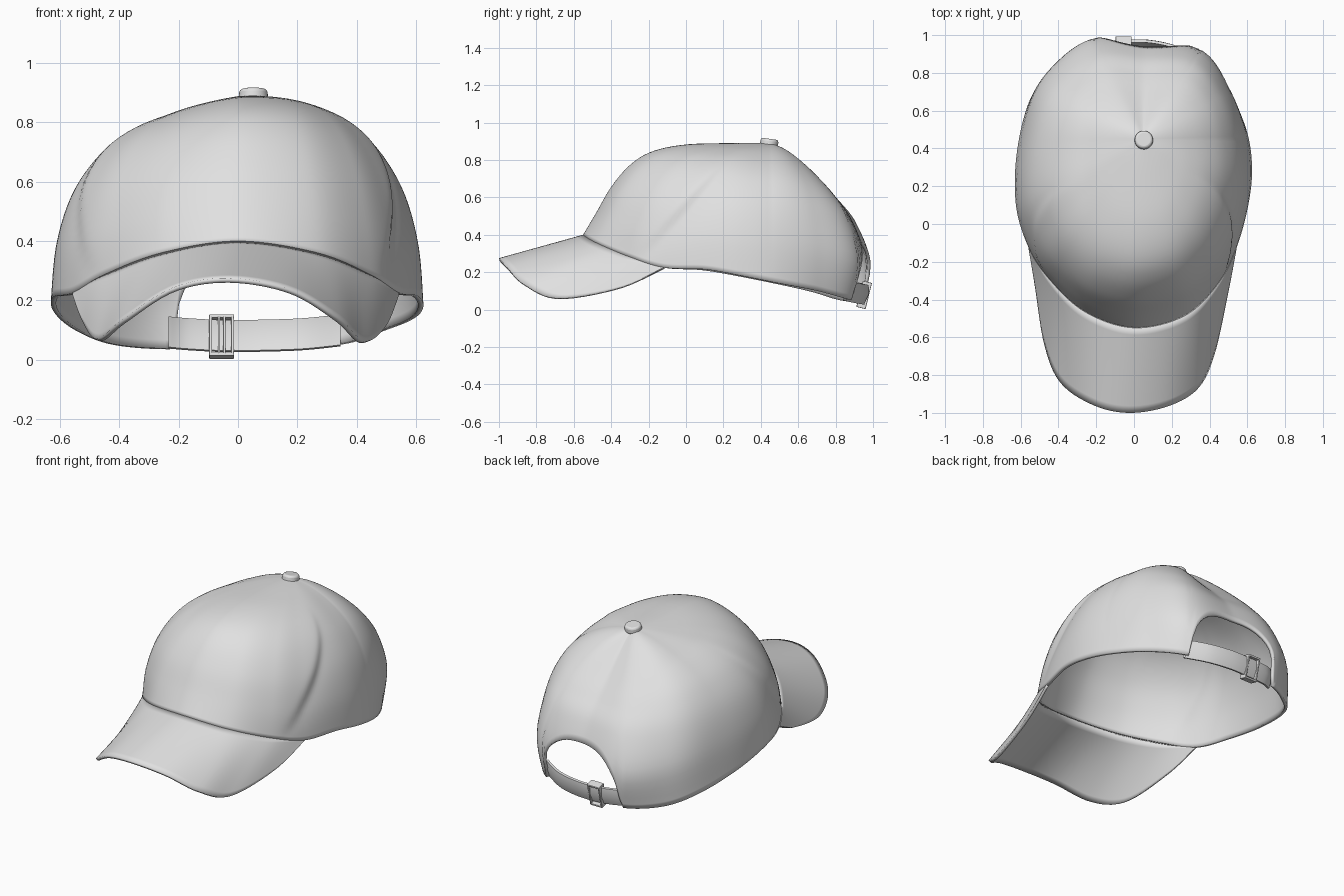
import bpy, bmesh, math
from mathutils import Vector, Matrix

if "Cube" in bpy.data.objects:
    bpy.data.objects.remove(bpy.data.objects["Cube"])

fabric = bpy.data.materials.new("grey_fabric")
fabric.diffuse_color = (0.75, 0.75, 0.75, 1)
fabric.use_nodes = True
fabric.node_tree.nodes["Principled BSDF"].inputs["Base Color"].default_value = fabric.diffuse_color


def spline(pts, t, closed=False):
    """Catmull-Rom point at t in 0..1."""
    n = len(pts)
    segs = n if closed else n - 1
    f = t * segs
    i = min(int(f), segs - 1)
    f -= i

    def at(k):
        return Vector(pts[k % n] if closed else pts[max(0, min(n - 1, k))])
    a, b, c, d = at(i - 1), at(i), at(i + 1), at(i + 2)
    return 0.5 * (2 * b + (c - a) * f + (2 * a - 5 * b + 4 * c - d) * f * f
                  + (3 * b - a - 3 * c + d) * f ** 3)


def finish(name, bm, angle=50, thickness=0, bevel=0):
    me = bpy.data.meshes.new(name)
    bm.to_mesh(me)
    bm.free()
    me.materials.append(fabric)
    ob = bpy.data.objects.new(name, me)
    bpy.context.collection.objects.link(ob)
    if thickness:
        mod = ob.modifiers.new("thickness", 'SOLIDIFY')
        mod.thickness = thickness
        mod.offset = -1
    if bevel:
        mod = ob.modifiers.new("soft_edges", 'BEVEL')
        mod.width = bevel
        mod.segments = 3
    bpy.ops.object.select_all(action='DESELECT')
    ob.select_set(True)
    bpy.context.view_layer.objects.active = ob
    bpy.ops.object.shade_smooth_by_angle(angle=math.radians(angle))
    return ob


def grid(name, columns, closed=False, thickness=0, angle=50):
    """Skin a list of equally long point columns."""
    bm = bmesh.new()
    vs = [[bm.verts.new(p) for p in col] for col in columns]
    n = len(vs)
    for i in range(n if closed else n - 1):
        a, b = vs[i], vs[(i + 1) % n]
        for j in range(len(a) - 1):
            bm.faces.new((a[j], b[j], b[j + 1], a[j + 1]))
    bmesh.ops.remove_doubles(bm, verts=bm.verts, dist=1e-5)
    return finish(name, bm, angle, thickness)


# Lower edge of the crown, anticlockwise from the front
RIM = [(0, -.55, .40), (.27, -.485, .36), (.45, -.31, .285), (.545, -.12, .225),
       (.605, .10, .215), (.625, .30, .18), (.595, .50, .14), (.50, .70, .10),
       (.34, .885, .05), (.06, .93, .05), (-.21, .95, .035), (-.42, .83, .05),
       (-.55, .66, .10), (-.62, .38, .16), (-.625, .10, .21),
       (-.56, -.12, .225), (-.455, -.285, .285), (-.26, -.465, .36)]
# Meridians from rim to button: (radius, height) fractions
FRONT = [(1, 0), (.93, .24), (.85, .52), (.75, .76), (.63, .91), (.45, .985), (.2, 1), (0, 1)]
DIAG = [(1, 0), (1.0, .25), (.94, .52), (.81, .74), (.64, .88), (.44, .95), (.2, .99), (0, 1)]
SIDE = [(1, 0), (.97, .286), (.89, .53), (.76, .71), (.6, .83), (.4, .92), (.2, .975), (0, 1)]
BACK = [(1, 0), (1.08, .24), (.91, .5), (.71, .64), (.5, .76), (.3, .87), (.13, .955), (0, 1)]
TOP = Vector((.05, .45, .89))


def panel_step(p):
    """Front panel stands proud of the side panels along a slanted crease."""
    s = p.y - .2 - (p.z - .79) * .9
    window = max(0, math.sin(math.pi * min(1, max(0, (p.z - .27) / .58))))
    size = (.009 if s < 0 else .026) if p.x > 0 else .008
    return -size * min(1, abs(p.x) / .3) * window * math.tanh(s / .025) * math.exp(-abs(s) / .15)


# Crown, with an arched opening at the back
columns = []
for i in range(216):
    rim = spline(RIM, i / 216, True)
    out = Vector((rim.x - TOP.x, rim.y - TOP.y, 0))
    d = out.normalized()
    wb = max(0, d.y) ** 2
    wd = (2 * d.x * d.y) ** 2 * .4 if d.y < 0 else 0
    wf = max(0, -d.y) ** 3 * (1 - wd)
    ws = 1 - wf - wb - wd
    swell = .07 * 2 * d.x * d.y if d.x > 0 and d.y > 0 else 0
    u = abs(rim.x - .06) / .275
    t0 = .21 * math.sqrt(1 - u ** 3) if u < 1 and rim.y > .5 else 0
    col = []
    for j in range(37):
        t = t0 + (1 - t0) * j / 36
        r, h = (spline(FRONT, t) * wf + spline(BACK, t) * wb
                + spline(SIDE, t) * ws + spline(DIAG, t) * wd)
        r += swell * math.sin(math.pi * t)
        p = Vector((TOP.x, TOP.y, rim.z + (TOP.z - rim.z) * h)) + out * r
        p += d * panel_step(p)
        # the left shoulder sags a little
        p.z -= .022 * h * h * min(1, max(0, -p.x / .25))
        col.append(p)
    columns.append(col)
grid("crown", columns, closed=True, thickness=.018)

# Curved brim, tapering into the rim at both ends
INNER = RIM[-3:] + RIM[:4]
OUTER = [INNER[0], (-.525, -.33, .13), (-.475, -.64, .07),
         (-.39, -.84, .135), (-.22, -.957, .243), (-.03, -1.0, .275),
         (.18, -.965, .237), (.34, -.87, .14), (.427, -.69, .062),
         (.50, -.36, .115), INNER[-1]]
columns = []
for i in range(65):
    a, b = spline(OUTER, i / 64), spline(INNER, i / 64)
    columns.append([a.lerp(b, j / 12) for j in range(13)])
grid("brim", columns, thickness=.016)

# Flat button on top
bm = bmesh.new()
bmesh.ops.create_cone(bm, cap_ends=True, segments=28, radius1=.05, radius2=.047,
                      depth=.042, matrix=Matrix.Translation((.052, .445, .892))
                      @ Matrix.Rotation(math.radians(-8), 4, 'X'))
finish("button", bm, bevel=.012)

# Strap across the opening, leaning outward at its top
STRAP = [(-.235, .90, .008), (-.17, .93, .002), (-.05, .945, -.004), (.08, .945, -.003),
         (.22, .915, .002), (.345, .85, .015)]
SECTION = [(-.012, .035), (.004, .03), (.03, .085), (.029, .135), (.014, .138), (.012, .085)]
columns = []
for i in range(33):
    p = spline(STRAP, i / 32)
    columns.append([p + Vector((0, dy, z)) for dy, z in SECTION + SECTION[:1]])
grid("strap", columns, angle=50)

# Buckle frame around the strap
bm = bmesh.new()
lean = (Matrix.Translation((-.055, .953, .078))
        @ Matrix.Rotation(math.radians(-14), 4, 'X'))


def bar(x, z, sx, sz, y=0, sy=.05):
    bmesh.ops.create_cube(bm, size=1, matrix=lean @ Matrix.Translation((x, y, z))
                          @ Matrix.Diagonal((sx, sy, sz, 1)))


for s in (-1, 1):
    bar(s * .037, 0, .010, .135)
    bar(0, s * .066, .084, .012)
    bar(s * .009, 0, .008, .13, y=-.02, sy=.012)
finish("buckle", bm, 30, bevel=.003)
